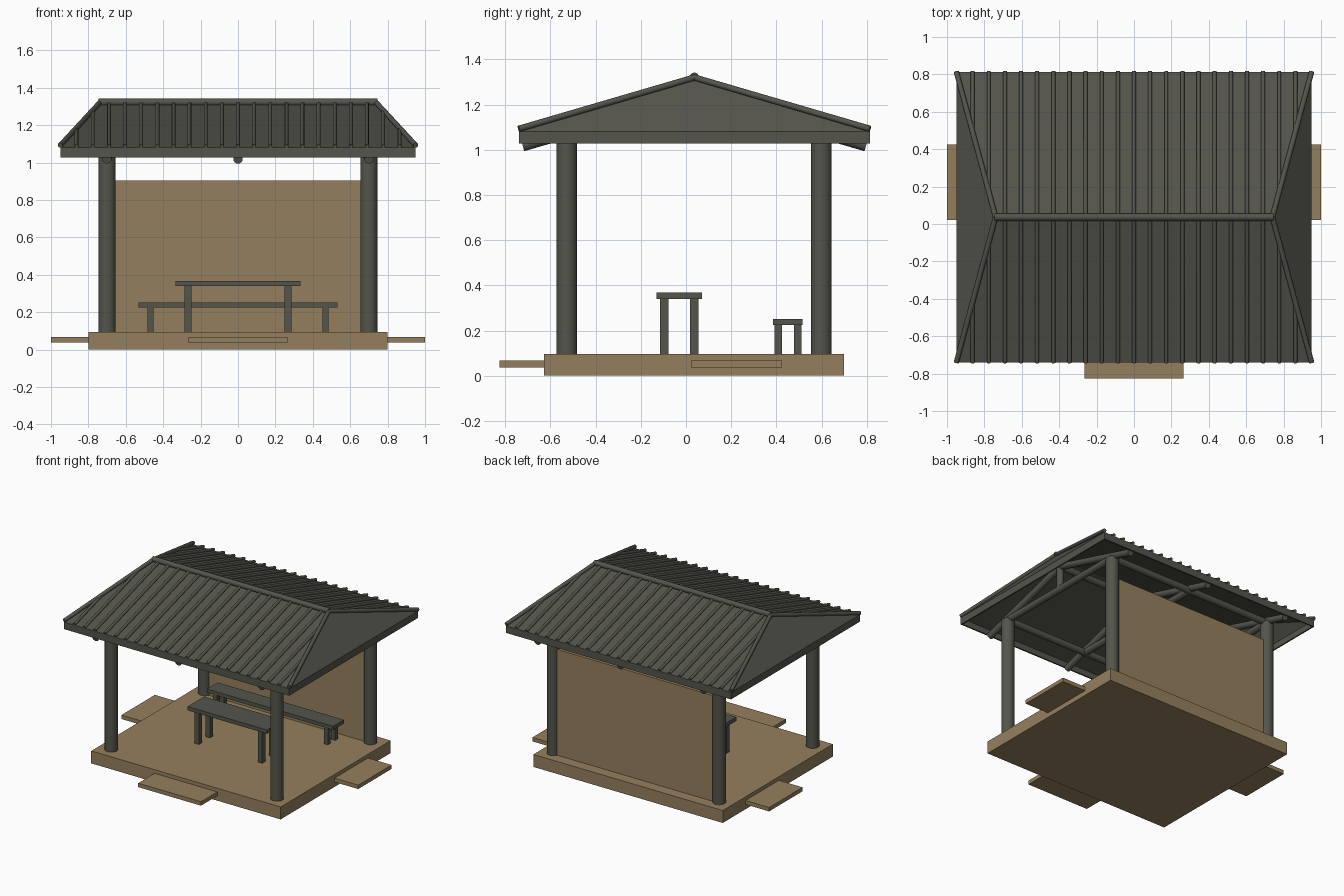
import bpy, bmesh, math
from mathutils import Vector

if "Cube" in bpy.data.objects:
    bpy.data.objects.remove(bpy.data.objects["Cube"])


def material(name, rgb):
    m = bpy.data.materials.new(name)
    m.diffuse_color = (*rgb, 1)
    m.use_nodes = True
    m.node_tree.nodes["Principled BSDF"].inputs["Base Color"].default_value = m.diffuse_color
    return m


TAN = material("tan boards", (0.30, 0.213, 0.112))
DARK = material("dark timber", (0.09, 0.09, 0.073))


def finish(name, bm, mat, smooth=False):
    bmesh.ops.recalc_face_normals(bm, faces=bm.faces[:])
    mesh = bpy.data.meshes.new(name)
    bm.to_mesh(mesh)
    bm.free()
    mesh.materials.append(mat)
    ob = bpy.data.objects.new(name, mesh)
    bpy.context.collection.objects.link(ob)
    if smooth:
        bpy.ops.object.select_all(action='DESELECT')
        ob.select_set(True)
        bpy.context.view_layer.objects.active = ob
        bpy.ops.object.shade_smooth_by_angle(angle=math.radians(40))
    return ob


def box(name, x0, x1, y0, y1, z0, z1, mat):
    bm = bmesh.new()
    for v in bmesh.ops.create_cube(bm, size=1)["verts"]:
        v.co = Vector(((x0 + x1) / 2 + v.co.x * (x1 - x0),
                       (y0 + y1) / 2 + v.co.y * (y1 - y0),
                       (z0 + z1) / 2 + v.co.z * (z1 - z0)))
    return finish(name, bm, mat)


def pole(name, a, b, r, sides=16):
    a, b = Vector(a), Vector(b)
    bm = bmesh.new()
    bmesh.ops.create_cone(bm, cap_ends=True, segments=sides, radius1=r, radius2=r,
                          depth=(b - a).length)
    rot = (b - a).to_track_quat('Z', 'Y')
    for v in bm.verts:
        v.co = rot @ v.co + (a + b) / 2
    return finish(name, bm, DARK, True)


# Floor, steps and back wall
FLOOR = 0.095
box("floor_slab", -0.8, 0.8, -0.628, 0.699, 0, FLOOR, TAN)
box("front_step", -0.265, 0.265, -0.825, -0.628, 0.037, 0.067, TAN)
for s, side in ((-1, "left"), (1, "right")):
    box(side + "_step", *sorted((s * 0.8, s * 1.0)), 0.022, 0.425, 0.037, 0.067, TAN)
box("back_wall", -0.665, 0.665, 0.585, 0.615, FLOOR, 0.903, TAN)


# Table and bench
def trestle(name, half, y0, y1, top, thick, leg_x, leg_w, leg_ys):
    box(name + "_top", -half, half, y0, y1, top - thick, top, DARK)
    for s in (-1, 1):
        for y in leg_ys:
            h = leg_w / 2
            box(name + "_leg", s * leg_x - h, s * leg_x + h, y - h, y + h,
                FLOOR, top - thick, DARK)


trestle("table", 0.335, -0.13, 0.07, 0.368, 0.029, 0.267, 0.037, (-0.097, 0.036))
trestle("bench", 0.533, 0.386, 0.516, 0.252, 0.028, 0.468, 0.033, (0.409, 0.495))

# Posts, trusses and long beams
MID = 0.037
POST_Y = (-0.528, 0.599)
for s in (-1, 1):
    for y in POST_Y:
        pole("post", (s * 0.7, y, FLOOR), (s * 0.7, y, 1.055), 0.046, 24)
for x in (-0.7, 0, 0.7):
    for s in (-1, 1):
        pole("rafter", (x, MID + s * 0.76, 1.018), (x, MID, 1.238), 0.025)
    pole("tie_beam", (x, POST_Y[0], 1.06), (x, POST_Y[1], 1.06), 0.025)
    pole("king_post", (x, MID, 1.06), (x, MID, 1.238), 0.025)
for y in POST_Y:
    pole("wall_beam", (-0.72, y, 1.06), (0.72, y, 1.06), 0.025)
pole("ridge_beam", (-0.72, MID, 1.24), (0.72, MID, 1.24), 0.025)

# Hipped roof shell with a vertical eave board
EX, EY, RX = 0.95, 0.777, 0.74
EAVE, APEX = 1.081, 1.31
bm = bmesh.new()
corners = ((-1, -1), (1, -1), (1, 1), (-1, 1))
low = [bm.verts.new((sx * EX, MID + sy * EY, 1.027)) for sx, sy in corners]
top = [bm.verts.new((sx * EX, MID + sy * EY, EAVE)) for sx, sy in corners]
r0 = bm.verts.new((-RX, MID, APEX))
r1 = bm.verts.new((RX, MID, APEX))
for i in range(4):
    j = (i + 1) % 4
    bm.faces.new((low[i], low[j], top[j], top[i]))
bm.faces.new((top[0], top[1], r1, r0))
bm.faces.new((top[2], top[3], r0, r1))
bm.faces.new((top[1], top[2], r1))
bm.faces.new((top[3], top[0], r0))
roof = finish("roof", bm, DARK)
mod = roof.modifiers.new("thickness", 'SOLIDIFY')
mod.thickness = 0.016
mod.offset = -1

# Roof ribs, hip rolls and ridge roll
LIFT = 0.007
for s in (-1, 1):
    for i in range(-10, 11):
        x = i * 0.0863
        f = min(1, (EX - abs(x)) / (EX - RX))
        pole("roof_rib", (x, MID + s * (EY + 0.002), EAVE + LIFT),
             (x, MID + s * EY * (1 - f), EAVE + (APEX - EAVE) * f + LIFT), 0.011, 10)
    for sx in (-1, 1):
        pole("hip_roll", (sx * EX, MID + s * EY, EAVE + 0.012),
             (sx * RX, MID, APEX + 0.01), 0.014, 12)
pole("ridge_roll", (-RX - 0.005, MID, APEX + 0.012), (RX + 0.005, MID, APEX + 0.012), 0.02, 16)
